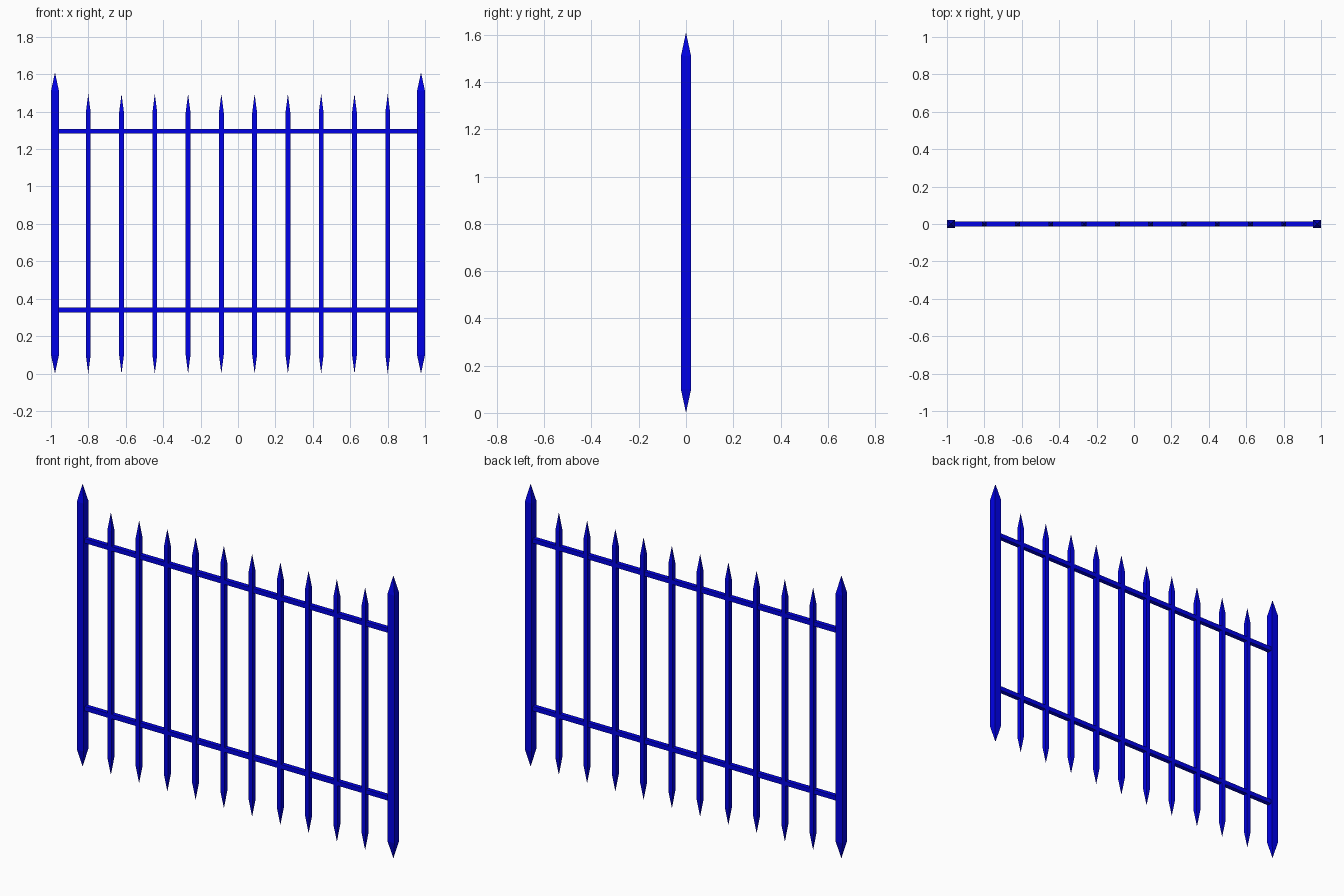
import bpy, bmesh

if "Cube" in bpy.data.objects:
    bpy.data.objects.remove(bpy.data.objects["Cube"])

blue = bpy.data.materials.new("blue_paint")
blue.diffuse_color = (0.0, 0.0, 0.8, 1.0)
blue.use_nodes = True
blue.node_tree.nodes["Principled BSDF"].inputs["Base Color"].default_value = blue.diffuse_color


def finish(name, bm):
    bmesh.ops.recalc_face_normals(bm, faces=bm.faces[:])
    mesh = bpy.data.meshes.new(name)
    bm.to_mesh(mesh)
    bm.free()
    mesh.materials.append(blue)
    obj = bpy.data.objects.new(name, mesh)
    bpy.context.collection.objects.link(obj)
    return obj


def spiked_bar(name, x, width, height, tip):
    """Square bar with a pyramid point at both ends."""
    h = width / 2
    bm = bmesh.new()
    corners = [(-h, -h), (h, -h), (h, h), (-h, h)]
    low = [bm.verts.new((x + a, b, tip)) for a, b in corners]
    high = [bm.verts.new((x + a, b, height - tip)) for a, b in corners]
    bottom = bm.verts.new((x, 0, 0))
    top = bm.verts.new((x, 0, height))
    for i in range(4):
        j = (i + 1) % 4
        bm.faces.new((low[i], low[j], high[j], high[i]))
        bm.faces.new((high[i], high[j], top))
        bm.faces.new((low[j], low[i], bottom))
    return finish(name, bm)


def rail(name, z, length, size):
    bm = bmesh.new()
    bmesh.ops.create_cube(bm, size=1)
    bmesh.ops.scale(bm, vec=(length, size, size), verts=bm.verts[:])
    bmesh.ops.translate(bm, vec=(0, 0, z), verts=bm.verts[:])
    return finish(name, bm)


POST_X = 0.9785
SPACES = 11

# End posts
spiked_bar("left_post", -POST_X, 0.043, 1.61, 0.10)
spiked_bar("right_post", POST_X, 0.043, 1.61, 0.10)

# Pickets evenly spaced between the posts
for i in range(1, SPACES):
    spiked_bar(f"picket_{i}", -POST_X + i * 2 * POST_X / SPACES, 0.026, 1.495, 0.10)

# Horizontal rails
rail("lower_rail", 0.34, 2 * POST_X - 0.04, 0.0255)
rail("upper_rail", 1.295, 2 * POST_X - 0.04, 0.0255)
